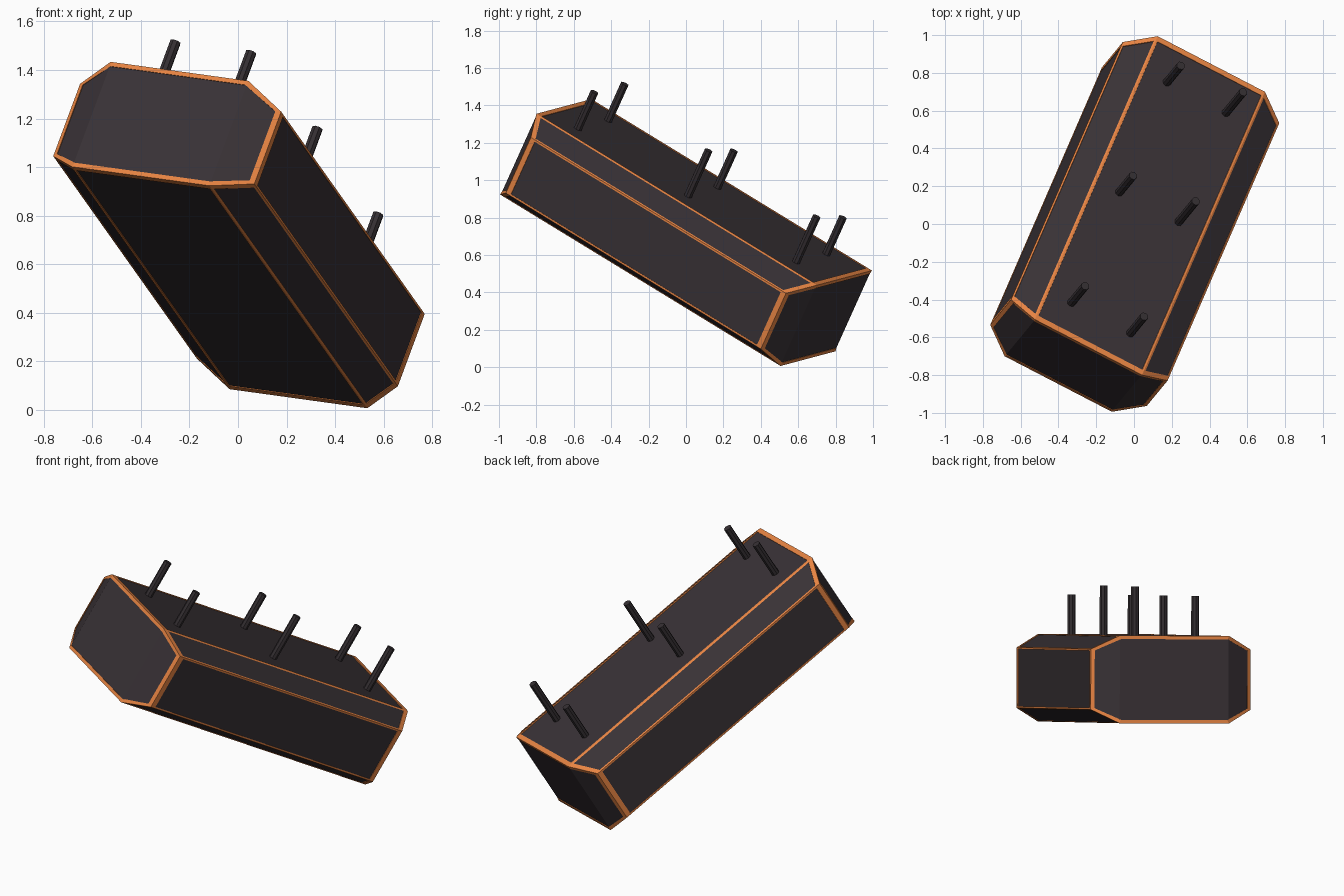
import bpy, bmesh
from mathutils import Vector, Matrix

if "Cube" in bpy.data.objects:
    bpy.data.objects.remove(bpy.data.objects["Cube"])

def material(name, color):
    m = bpy.data.materials.new(name)
    m.diffuse_color = (*color, 1)
    m.use_nodes = True
    m.node_tree.nodes["Principled BSDF"].inputs["Base Color"].default_value = m.diffuse_color
    return m

DARK = material("dark_shell", (0.04, 0.031, 0.036))
PIN = material("dark_pin", (0.035, 0.028, 0.032))
ORANGE = material("orange_trim", (0.80, 0.23, 0.055))

# Tilted local frame: x = width, y = length, z = pin direction
d = Vector((0.347, 0.80, -0.489)).normalized()
u = Vector((0.877, -0.466, -0.116))
u = (u - d * u.dot(d)).normalized()
n = u.cross(d)
TILT = Matrix.Translation((0.004, 0, 0.72)) @ Matrix((u, d, n)).transposed().to_4x4()

def finish(name, bm, mat):
    bmesh.ops.recalc_face_normals(bm, faces=bm.faces)
    me = bpy.data.meshes.new(name)
    bm.to_mesh(me)
    bm.free()
    me.materials.append(mat)
    ob = bpy.data.objects.new(name, me)
    ob.matrix_world = TILT
    bpy.context.collection.objects.link(ob)
    return ob

def loft(bm, loops, cyclic=False):
    """Bridge equal-length point loops with quads; returns their vertices."""
    rows = [[bm.verts.new(p) for p in lp] for lp in loops]
    pairs = list(zip(rows, rows[1:])) + ([(rows[-1], rows[0])] if cyclic else [])
    for a, b in pairs:
        for i in range(len(a)):
            j = (i + 1) % len(a)
            bm.faces.new((a[i], a[j], b[j], b[i]))
    return rows

# Octagonal section: (x, z, half length); outer corners are shorter
MID, WIDE = (0.322, 0.25, 0.937), (0.47, 0.1725, 0.852)

def section(dm=(0, 0, 0), dw=(0, 0, 0)):
    m = [a + b for a, b in zip(MID, dm)]
    w = [a + b for a, b in zip(WIDE, dw)]
    signs = [(m, -1, 1), (m, 1, 1), (w, 1, 1), (w, 1, -1),
             (m, 1, -1), (m, -1, -1), (w, -1, -1), (w, -1, 1)]
    return [(sx * q[0], sz * q[1], q[2]) for q, sx, sz in signs]

def ring(sec, s):
    return [Vector((x, s * h, z)) for x, z, h in sec]

# Main case with folded end faces
bm = bmesh.new()
sec = section((-0.002, -0.003, -0.003), (-0.003, -0.002, -0.003))
for r in loft(bm, [ring(sec, -1), ring(sec, 1)]):
    for ids in ((0, 1, 4, 5), (1, 2, 3, 4), (5, 6, 7, 0)):
        bm.faces.new([r[i] for i in ids])
finish("case", bm, DARK)

# Orange rims around both ends
for name, s in (("front_rim", -1), ("back_rim", 1)):
    bm = bmesh.new()
    loft(bm, [ring(section((0, 0, -0.03), (0, 0, -0.03)), s),
              ring(section(), s),
              ring(section((-0.008, -0.02, 0), (-0.02, -0.008, 0.0115)), s),
              ring(section((-0.008, -0.02, -0.03), (-0.02, -0.008, -0.03)), s)], True)
    finish(name, bm, ORANGE)

# Orange strips along the eight long edges
bm = bmesh.new()
sec = section((0, 0, -0.01), (0, 0, -0.01))
pts = [Vector((x, 0, z)) for x, z, h in sec]
for i, p in enumerate(pts):
    prof = [p + (pts[i - 1] - p).normalized() * 0.01, p,
            p + (pts[(i + 1) % 8] - p).normalized() * 0.01, p * 0.96]
    h = Vector((0, sec[i][2], 0))
    for r in loft(bm, [[q - h for q in prof], [q + h for q in prof]]):
        bm.faces.new(r)
finish("edge_strips", bm, ORANGE)

# Two rows of pins on the top face
bm = bmesh.new()
for x, y, length in ((-0.178, -0.742, 0.225), (-0.178, -0.012, 0.225), (-0.178, 0.716, 0.225),
                     (0.176, -0.742, 0.225), (0.176, -0.006, 0.28), (0.176, 0.716, 0.28)):
    full = length + 0.03
    bmesh.ops.create_cone(bm, cap_ends=True, segments=8, radius1=0.023, radius2=0.023, depth=full,
                          matrix=Matrix.Translation((x, y, 0.25 + length - full / 2)))
finish("pins", bm, PIN)
